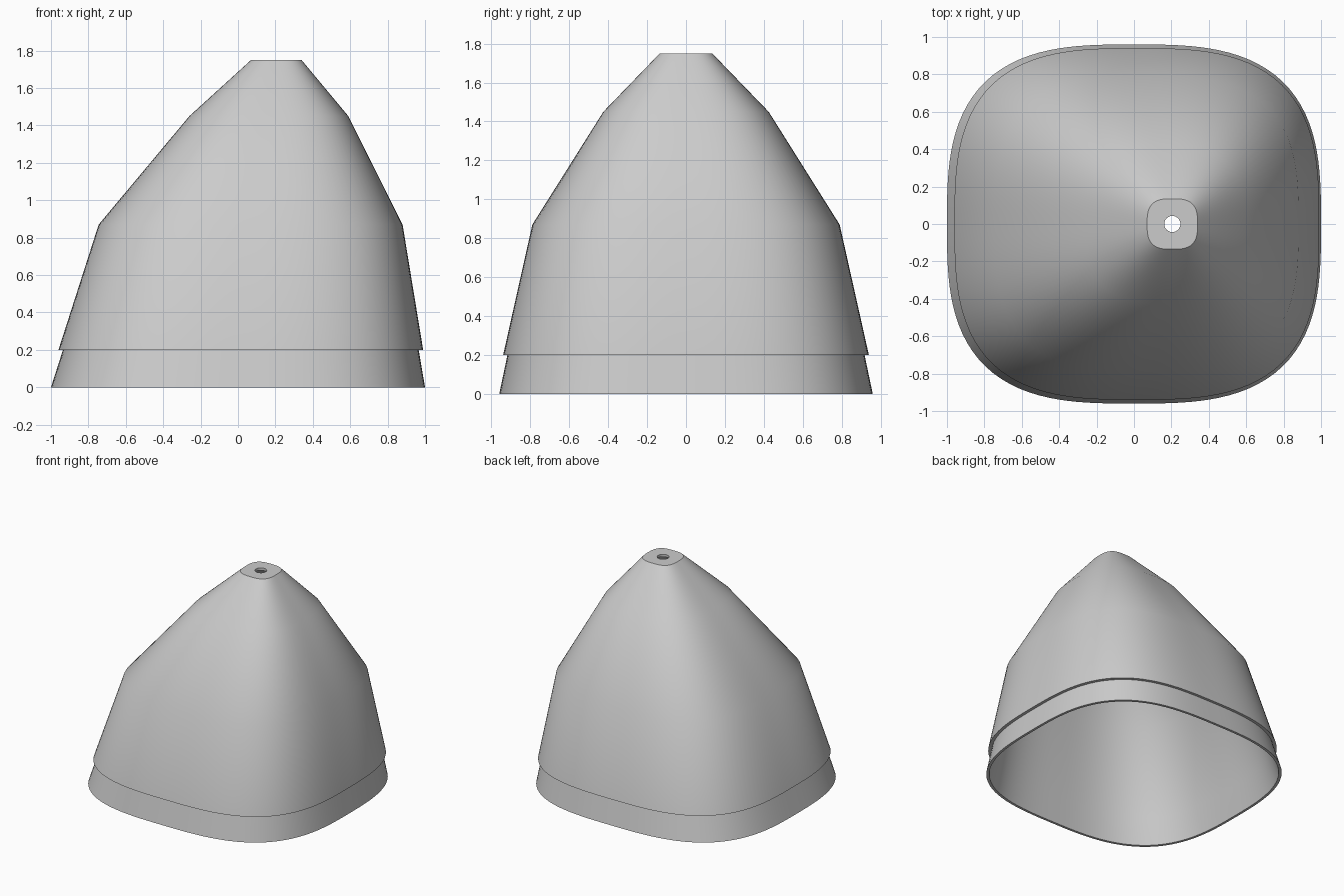
import bpy, bmesh, math

if "Cube" in bpy.data.objects:
    bpy.data.objects.remove(bpy.data.objects["Cube"], do_unlink=True)

SEGMENTS = 128
WALL = 0.02

grey = bpy.data.materials.new("plain grey")
grey.use_nodes = True
colour = (0.6, 0.6, 0.6, 1)
grey.diffuse_color = colour
grey.node_tree.nodes["Principled BSDF"].inputs["Base Color"].default_value = colour


def section(bm, z, left, right, depth, power):
    """Ring of vertices on a rounded square between left and right."""
    ring = []
    for i in range(SEGMENTS):
        a = math.tau * i / SEGMENTS
        c, s = math.cos(a), math.sin(a)
        r = (abs(c) ** power + abs(s) ** power) ** (-1 / power)
        x = (left + right) / 2 + (right - left) / 2 * r * c
        ring.append(bm.verts.new((x, depth * r * s, z)))
    return ring


def loft(name, sections):
    """Closed wall joining every section to the next and the last to the first."""
    bm = bmesh.new()
    rings = [section(bm, *s) for s in sections]
    for lower, upper in zip(rings, rings[1:] + rings[:1]):
        for i in range(SEGMENTS):
            j = (i + 1) % SEGMENTS
            bm.faces.new((lower[i], lower[j], upper[j], upper[i]))
    bmesh.ops.recalc_face_normals(bm, faces=bm.faces)
    mesh = bpy.data.meshes.new(name)
    bm.to_mesh(mesh)
    bm.free()
    mesh.materials.append(grey)
    obj = bpy.data.objects.new(name, mesh)
    bpy.context.collection.objects.link(obj)
    bpy.ops.object.select_all(action="DESELECT")
    obj.select_set(True)
    bpy.context.view_layer.objects.active = obj
    bpy.ops.object.shade_smooth_by_angle(angle=math.radians(30))


def inset(s, drop=0.0):
    z, left, right, depth, power = s
    return (z - drop, left + WALL, right - WALL, depth - WALL, power)


# Outer profile: height, left edge, right edge, half depth, squareness
foot = (0.0, -1.0, 1.0, 0.96, 3)
neck = (0.2, -0.936, 0.966, 0.918, 3)
lip = (0.2, -0.96, 0.99, 0.94, 3)
shoulder = (0.87, -0.745, 0.88, 0.79, 3)
upper = (1.45, -0.26, 0.59, 0.425, 2.8)
crown = (1.75, 0.07, 0.34, 0.135, 3)
hole = (1.75, 0.162, 0.248, 0.043, 2)

# One hollow wall: outside going up, through the hole, inside going down
outside = [foot, neck, lip, shoulder, upper, crown, hole]
inside = [(hole[0] - WALL,) + hole[1:], inset(crown, WALL), inset(upper),
          inset(shoulder), inset(neck), inset(foot)]
loft("hollow_shell", outside + inside)
